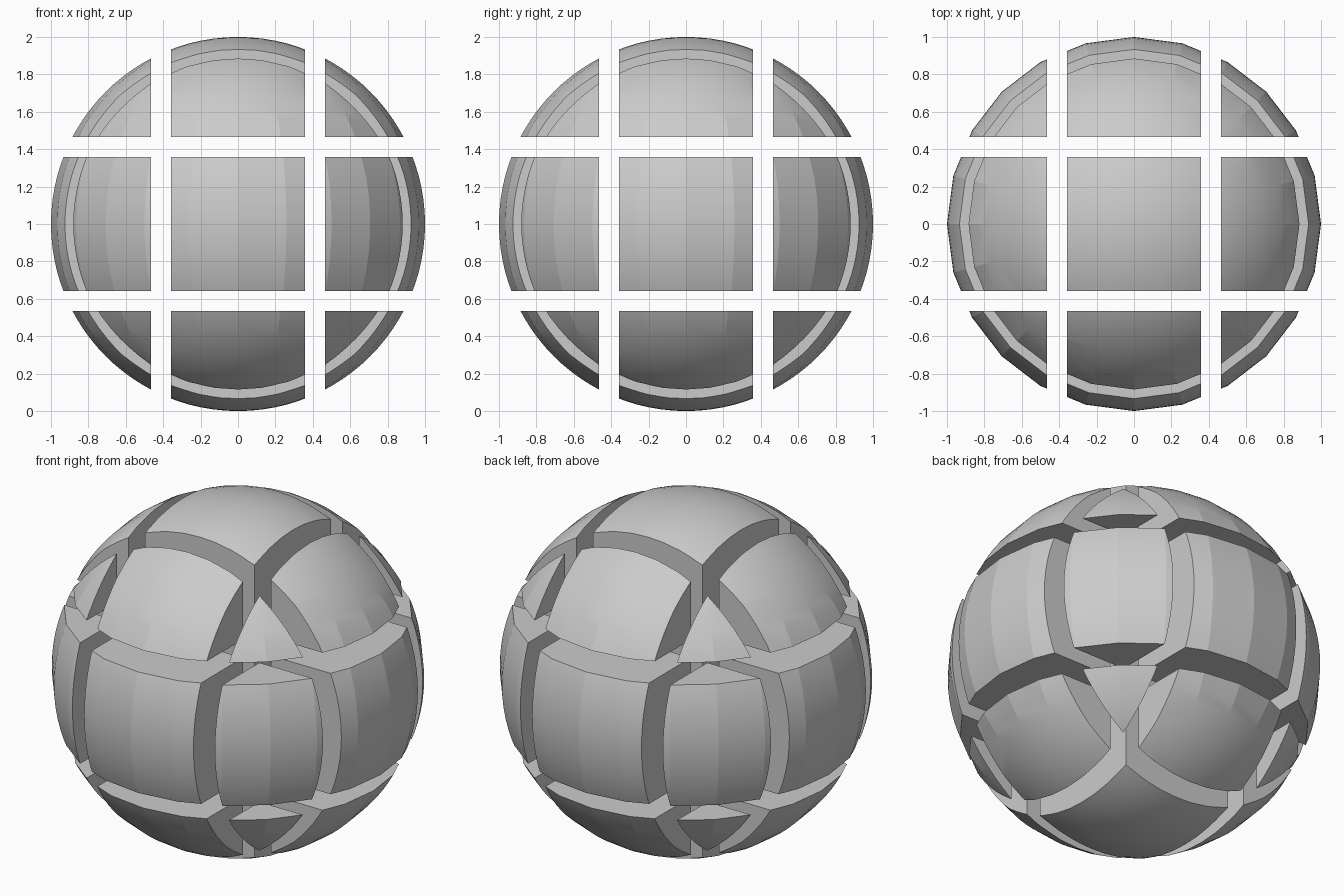
import bpy, bmesh
from itertools import product
from mathutils import Vector
from math import radians

if "Cube" in bpy.data.objects:
    bpy.data.objects.remove(bpy.data.objects["Cube"])

INNER, OUTER = 0.357, 0.465      # gap between the slices on every axis
SIDES, RINGS = 24, 48
NAMES = ["core", "face_block", "edge_block", "corner_block"]


def slice_off(bm, axis, limit, sign):
    """Remove everything beyond limit on the signed side of an axis and cap the cut."""
    n = Vector((0, 0, 0))
    n[axis] = sign
    co = Vector((0, 0, 0))
    co[axis] = limit
    res = bmesh.ops.bisect_plane(bm, geom=bm.verts[:] + bm.edges[:] + bm.faces[:],
                                 dist=1e-6, plane_co=co, plane_no=n, clear_outer=True)
    edges = [e for e in res["geom_cut"] if isinstance(e, bmesh.types.BMEdge) and e.is_valid]
    bmesh.ops.edgeloop_fill(bm, edges=edges)


def block(cell):
    """One piece of the sphere; cell is -1, 0 or 1 on each axis."""
    bm = bmesh.new()
    bmesh.ops.create_uvsphere(bm, u_segments=SIDES, v_segments=RINGS, radius=1)
    for axis, c in enumerate(cell):
        if c == 0:
            slice_off(bm, axis, INNER, 1)
            slice_off(bm, axis, -INNER, -1)
        else:
            slice_off(bm, axis, c * OUTER, -c)
    bmesh.ops.recalc_face_normals(bm, faces=bm.faces[:])
    name = NAMES[sum(abs(c) for c in cell)]
    mesh = bpy.data.meshes.new(name)
    bm.to_mesh(mesh)
    bm.free()
    ob = bpy.data.objects.new(name, mesh)
    ob.location.z = 1
    bpy.context.collection.objects.link(ob)
    # soft up and down, faceted around
    mesh.shade_smooth()
    mesh.set_sharp_from_angle(angle=radians(12))


# 3 x 3 x 3 arrangement of separated blocks
for cell in product((-1, 0, 1), repeat=3):
    block(cell)
